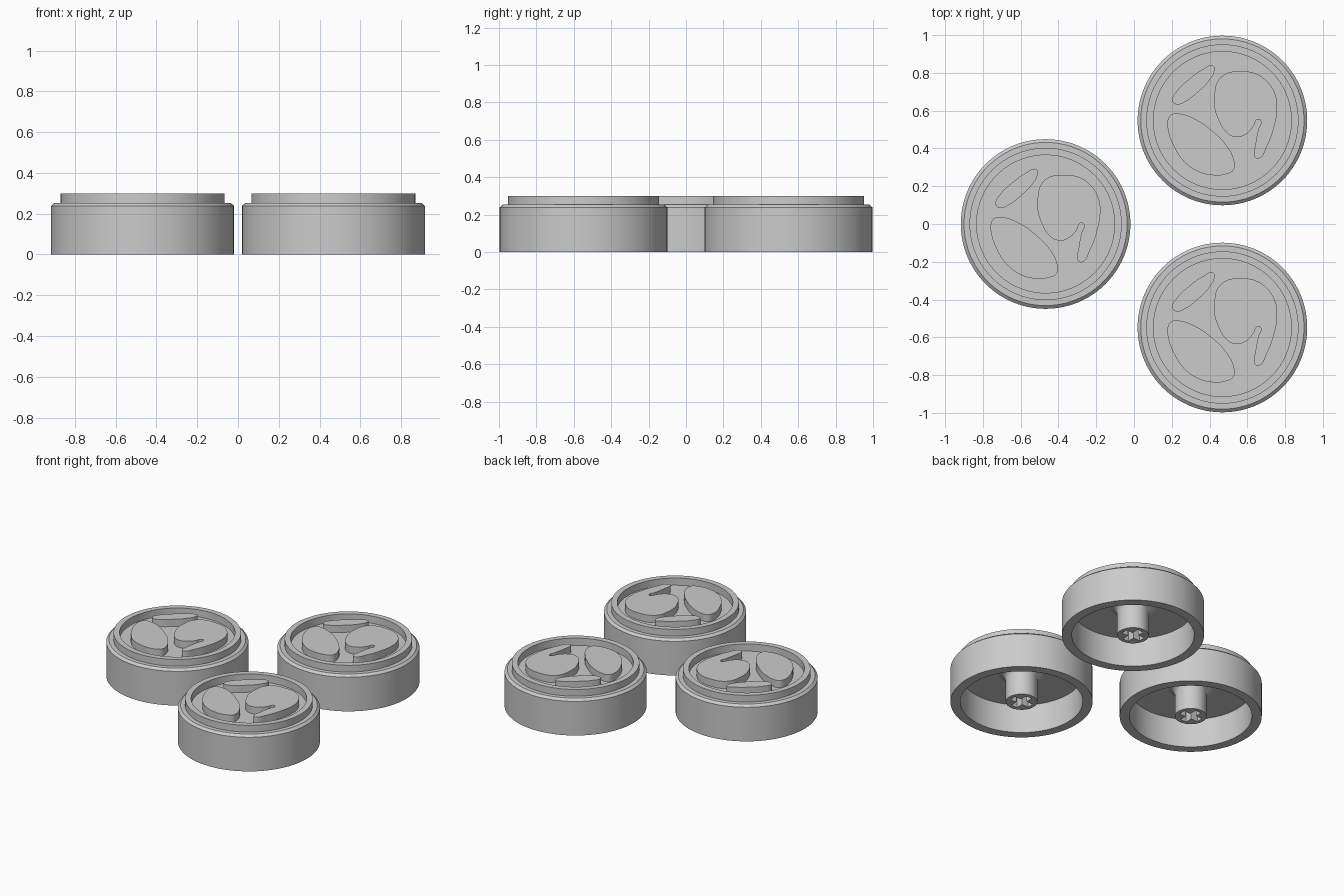
import bpy, bmesh, math

if "Cube" in bpy.data.objects:
    bpy.data.objects.remove(bpy.data.objects["Cube"])

CENTRES = [(-0.468, 0.0), (0.468, 0.548), (0.468, -0.548)]
FLOOR, TOP = 0.25, 0.30

grey = bpy.data.materials.new("plain grey")
grey.diffuse_color = (0.6, 0.6, 0.6, 1)
grey.use_nodes = True
grey.node_tree.nodes["Principled BSDF"].inputs["Base Color"].default_value = grey.diffuse_color


def select_only(ob):
    bpy.ops.object.select_all(action='DESELECT')
    ob.select_set(True)
    bpy.context.view_layer.objects.active = ob


def lathe(name, profile, steps):
    """Spin an (r, z) profile round the z axis into a solid."""
    bm = bmesh.new()
    verts = [bm.verts.new((r, 0, z)) for r, z in profile]
    edges = [bm.edges.new(p) for p in zip(verts, verts[1:])]
    bmesh.ops.spin(bm, geom=verts + edges, cent=(0, 0, 0), axis=(0, 0, 1),
                   angle=2 * math.pi, steps=steps, use_merge=True)
    bmesh.ops.remove_doubles(bm, verts=bm.verts, dist=1e-5)
    bmesh.ops.recalc_face_normals(bm, faces=bm.faces)
    me = bpy.data.meshes.new(name)
    bm.to_mesh(me)
    bm.free()
    ob = bpy.data.objects.new(name, me)
    bpy.context.collection.objects.link(ob)
    me.materials.append(grey)
    return ob


def smooth(ob):
    select_only(ob)
    bpy.ops.object.shade_smooth_by_angle(angle=math.radians(30))


def petal(name, points, sharp=()):
    """Raised flat shape from a closed smooth outline (units of 0.01)."""
    cu = bpy.data.curves.new(name, 'CURVE')
    cu.dimensions, cu.fill_mode = '2D', 'BOTH'
    cu.extrude, cu.resolution_u = (TOP - FLOOR) / 2, 6
    sp = cu.splines.new('BEZIER')
    sp.bezier_points.add(len(points) - 1)
    sp.use_cyclic_u = True
    for i, (bp, (x, y)) in enumerate(zip(sp.bezier_points, points)):
        bp.co = (x / 100, y / 100, 0)
        bp.handle_left_type = bp.handle_right_type = 'VECTOR' if i in sharp else 'AUTO'
    ob = bpy.data.objects.new(name, cu)
    bpy.context.collection.objects.link(ob)
    ob.location.z = (TOP + FLOOR) / 2
    select_only(ob)
    bpy.ops.object.convert(target='MESH')
    ob = bpy.context.object
    bpy.ops.object.transform_apply(location=True, rotation=False, scale=False)
    bm = bmesh.new()
    bm.from_mesh(ob.data)
    bmesh.ops.remove_doubles(bm, verts=bm.verts, dist=1e-5)
    bmesh.ops.recalc_face_normals(bm, faces=bm.faces)
    bm.to_mesh(ob.data)
    bm.free()
    ob.data.materials.clear()
    ob.data.materials.append(grey)
    smooth(ob)
    return ob


# Hollow cap: top floor, raised rim, shoulder, chamfer, outer wall, cavity
cap = lathe("cap_shell", [
    (0, FLOOR), (0.365, FLOOR), (0.365, TOP), (0.403, TOP), (0.403, 0.253),
    (0.432, 0.253), (0.449, 0.238), (0.449, 0), (0.387, 0), (0.387, 0.2), (0, 0.2)], 96)
smooth(cap)

# Stem with flared root
flare = [(0.10 + 0.045 * (1 - math.cos(a)), 0.155 + 0.045 * math.sin(a))
         for a in (i * math.pi / 12 for i in range(7))]
stem = lathe("stem", [(0, 0), (0.10, 0)] + flare + [(0.145, 0.205), (0, 0.205)], 48)

# Cross-shaped socket in the stem
for size in ((0.148, 0.046), (0.046, 0.148)):
    bpy.ops.mesh.primitive_cube_add(size=1, location=(0, 0, 0.06))
    cutter = bpy.context.object
    cutter.name, cutter.hide_render = "socket_cutter", True
    cutter.scale = (*size, 0.16)
    select_only(stem)
    mod = stem.modifiers.new("socket", 'BOOLEAN')
    mod.object, mod.operation, mod.solver = cutter, 'DIFFERENCE', 'EXACT'
    bpy.ops.object.modifier_apply(modifier=mod.name)
    bpy.data.objects.remove(cutter)
smooth(stem)

# Three raised petals on the top floor
parts = [cap, stem,
    petal("large_petal", [
        (-29, 0), (-27, 3.2), (-22.5, 3.6), (-15, 1), (-6, -5), (2, -13), (6, -20.5),
        (6, -26), (1, -28.6), (-5, -29), (-14, -26.5), (-21, -21), (-26.5, -12), (-28.8, -5)]),
    petal("small_petal", [
        (-26.5, 10.5), (-23.8, 16), (-17.5, 22), (-10.5, 27), (-5, 29),
        (-4.2, 26.5), (-7.4, 20.6), (-13.2, 14.8), (-19.6, 10), (-24.5, 8.5)]),
    petal("hooked_petal", [
        (-4.2, 13.8), (-2.6, 20.6), (2.1, 24.9), (9, 26), (17.5, 24.9), (23.8, 20.6),
        (28, 13.8), (29, 6.5), (27, -4.8), (23.8, -13.2), (18.8, -20.3), (17, -19),
        (17.5, -12.7), (19, -4.8), (20.2, 0), (18.5, 0.5), (16.4, -3.2), (12.2, -7.4),
        (7, -8.8), (1.6, -5.8), (-2.1, 0.5), (-4.2, 7)])]

# Place three copies of the cap
for n, (x, y) in enumerate(CENTRES):
    for part in parts:
        ob = part
        if n:
            ob = part.copy()
            bpy.context.collection.objects.link(ob)
        ob.location = (x, y, 0)
